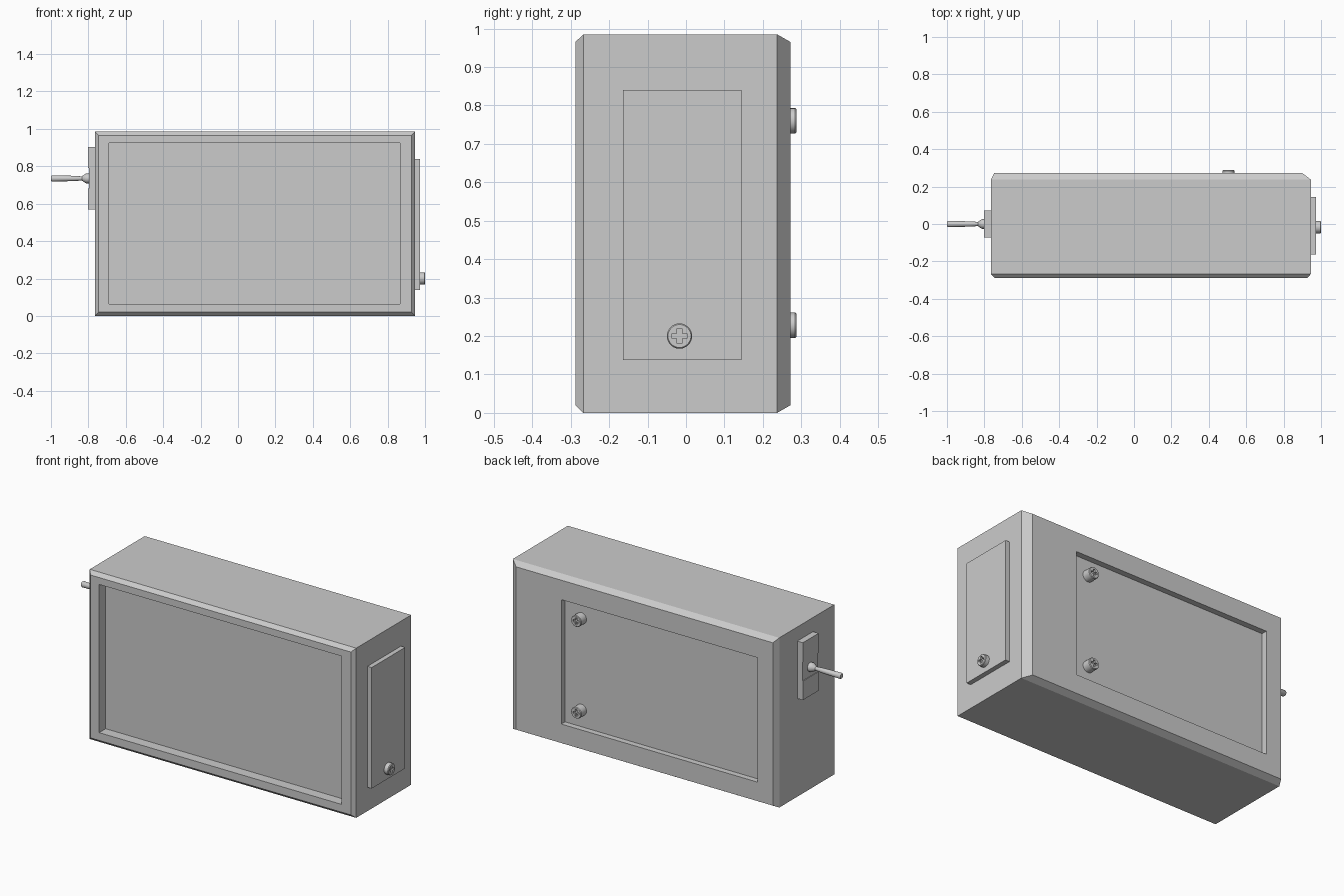
import bpy, bmesh, math
from mathutils import Matrix, Vector

if "Cube" in bpy.data.objects:
    bpy.data.objects.remove(bpy.data.objects["Cube"])


def finish(bm, name):
    bmesh.ops.recalc_face_normals(bm, faces=bm.faces)
    mesh = bpy.data.meshes.new(name)
    bm.to_mesh(mesh)
    bm.free()
    ob = bpy.data.objects.new(name, mesh)
    bpy.context.collection.objects.link(ob)
    return ob


def loft(name, loops):
    """Skin a series of closed loops and cap both ends."""
    bm = bmesh.new()
    rings = [[bm.verts.new(p) for p in lp] for lp in loops]
    n = len(rings[0])
    for a, b in zip(rings, rings[1:]):
        for i in range(n):
            j = (i + 1) % n
            bm.faces.new((a[i], a[j], b[j], b[i]))
    bm.faces.new(rings[0])
    bm.faces.new(rings[-1])
    return finish(bm, name)


def rect(y, x0, x1, z0, z1):
    return [(x0, y, z0), (x1, y, z0), (x1, y, z1), (x0, y, z1)]


def box(name, x0, x1, y0, y1, z0, z1):
    return loft(name, [rect(y0, x0, x1, z0, z1), rect(y1, x0, x1, z0, z1)])


def turned(name, profile, sides=24):
    """Turned part along +z from (height, radius) pairs."""
    ob = loft(name, [[(r * math.cos(2 * math.pi * i / sides),
                       r * math.sin(2 * math.pi * i / sides), h)
                      for i in range(sides)] for h, r in profile])
    return ob


def smooth(ob):
    bpy.ops.object.select_all(action='DESELECT')
    ob.select_set(True)
    bpy.context.view_layer.objects.active = ob
    bpy.ops.object.shade_smooth_by_angle(angle=math.radians(35))


# Housing: bevelled box with a deep front recess and a shallow back recess
loft("housing", [
    rect(-0.228, -0.69, 0.865, 0.065, 0.925),
    rect(-0.288, -0.69, 0.865, 0.065, 0.925),
    rect(-0.288, -0.745, 0.927, 0.02, 0.965),
    rect(-0.267, -0.765, 0.946, 0.0, 0.985),
    rect(0.237, -0.765, 0.946, 0.0, 0.985),
    rect(0.272, -0.748, 0.9, 0.02, 0.965),
    rect(0.272, -0.65, 0.61, 0.13, 0.852),
    rect(0.238, -0.65, 0.61, 0.13, 0.852)])

# Side cover plate
box("side_cover", 0.93, 0.973, -0.164, 0.144, 0.138, 0.84)

# Switch plate in three tiles, the middle one set slightly lower
for name, z0, z1, x in (("switch_tile_bottom", 0.57, 0.68, -0.801),
                        ("switch_tile_middle", 0.68, 0.79, -0.797),
                        ("switch_tile_top", 0.79, 0.903, -0.801)):
    box(name, x, -0.75, -0.072, 0.072, z0, z1)

# Toggle lever
lever = turned("toggle_lever", [
    (0.0, 0.026), (0.018, 0.026), (0.026, 0.021), (0.04, 0.011),
    (0.08, 0.014), (0.199, 0.017), (0.205, 0.013)], 16)
lever.data.transform(Matrix.Translation((-0.795, 0, 0.735))
                     @ Matrix.Rotation(-math.pi / 2, 4, 'Y'))
smooth(lever)

# Screw with a cross-shaped slot, tip of the head at the origin
screw = turned("side_screw", [(-0.052, 0.033), (-0.004, 0.033), (0, 0.030)])
a, w = 0.02, 0.006
cross = [(w, w), (w, a), (-w, a), (-w, w), (-a, w), (-a, -w),
         (-w, -w), (-w, -a), (w, -a), (w, -w), (a, -w), (a, w)]
cutter = loft("slot_cutter", [[(x, y, z) for x, y in cross]
                              for z in (-0.012, 0.02)])
cutter.hide_render = True
mod = screw.modifiers.new("slot", 'BOOLEAN')
mod.object = cutter
mod.operation = 'DIFFERENCE'
mod.solver = 'EXACT'
bpy.context.view_layer.objects.active = screw
bpy.ops.object.modifier_apply(modifier="slot")
bpy.data.objects.remove(cutter)
smooth(screw)

# Place the side screw and the two back screws
for name, z in (("back_screw_low", 0.228), ("back_screw_high", 0.76)):
    ob = bpy.data.objects.new(name, screw.data)
    bpy.context.collection.objects.link(ob)
    ob.location = (0.505, 0.288, z)
    ob.rotation_euler = (-math.pi / 2, 0, 0)
screw.location = (1.0, -0.017, 0.2)
screw.rotation_euler = (0, math.pi / 2, 0)
